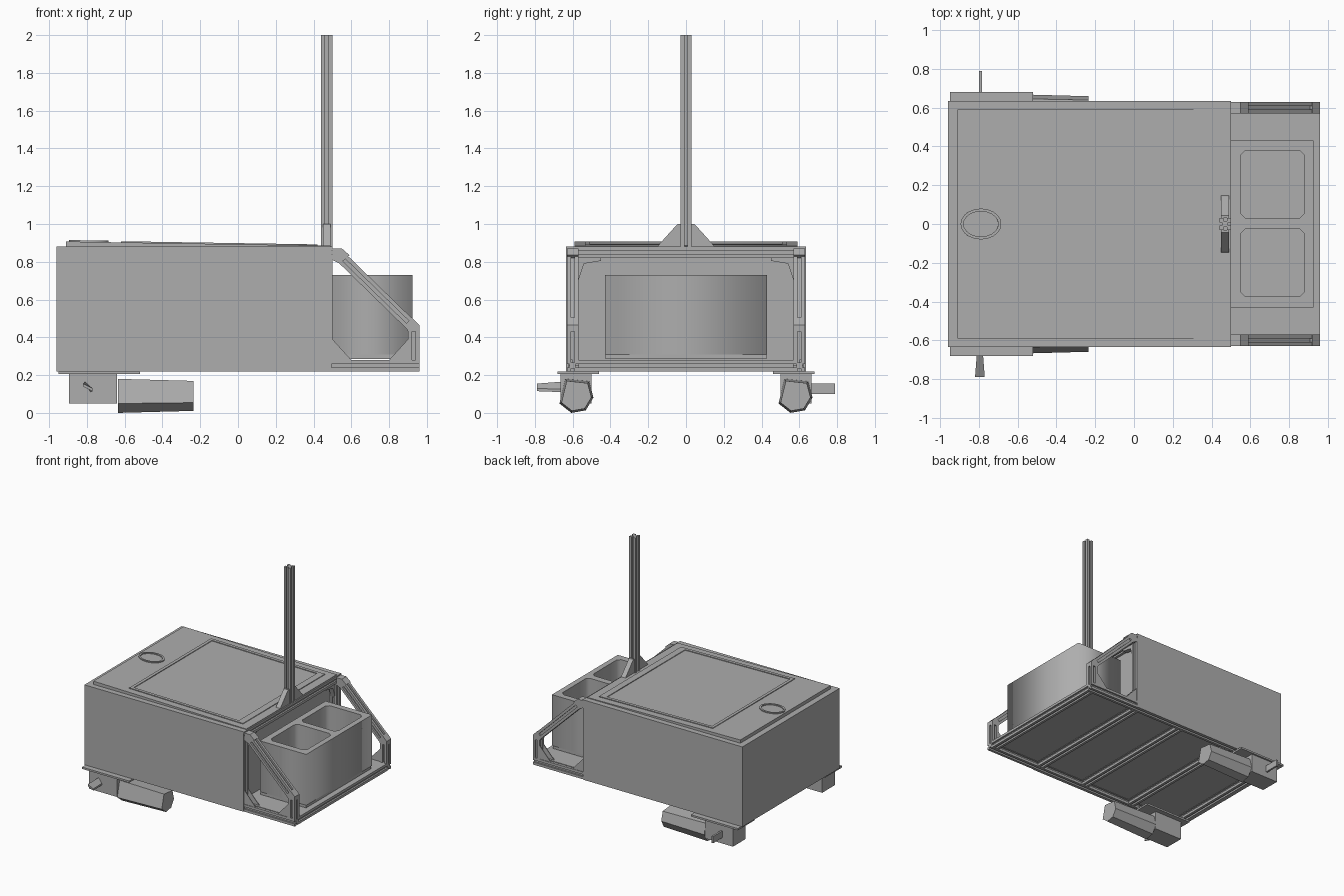
import bpy, bmesh, math
from mathutils import Vector

cube = bpy.data.objects.get("Cube")
if cube:
    bpy.data.objects.remove(cube, do_unlink=True)

grey = bpy.data.materials.new("plain grey")
grey.use_nodes = True
colour = (0.42, 0.42, 0.42, 1)
grey.diffuse_color = colour
grey.node_tree.nodes["Principled BSDF"].inputs["Base Color"].default_value = colour


def finish(name, bm):
    bmesh.ops.recalc_face_normals(bm, faces=bm.faces)
    mesh = bpy.data.meshes.new(name)
    bm.to_mesh(mesh)
    bm.free()
    mesh.materials.append(grey)
    obj = bpy.data.objects.new(name, mesh)
    bpy.context.collection.objects.link(obj)
    return obj


def box(name, x, y, z):
    bm = bmesh.new()
    bmesh.ops.create_cube(bm, size=1)
    for v in bm.verts:
        v.co = [r[0] + (c + 0.5) * (r[1] - r[0]) for c, r in zip(v.co, (x, y, z))]
    return finish(name, bm)


def prism(name, points, offset):
    """Extrude a closed outline of 3D points along an offset."""
    bm = bmesh.new()
    face = bm.faces.new([bm.verts.new(p) for p in points])
    new = bmesh.ops.extrude_face_region(bm, geom=[face], use_keep_orig=True)["geom"]
    bmesh.ops.translate(bm, vec=offset, verts=[g for g in new if isinstance(g, bmesh.types.BMVert)])
    return finish(name, bm)


def rail(name, start, end, width=0.06, slot=0.009, depth=0.014):
    """Slotted square bar between two points."""
    start, end = Vector(start), Vector(end)
    h = width / 2
    turn = (end - start).to_track_quat('Z', 'Y')
    side = [(h, -h), (h, -slot), (h - depth, -slot), (h - depth, slot), (h, slot)]
    outline = []
    for k in range(4):
        c, s = round(math.cos(k * math.pi / 2)), round(math.sin(k * math.pi / 2))
        outline += [start + turn @ Vector((x * c - y * s, x * s + y * c, 0)) for x, y in side]
    return prism(name, outline, end - start)


def rect(x0, x1, y0, y1, cut=0.0):
    if not cut:
        return [(x0, y0), (x1, y0), (x1, y1), (x0, y1)]
    return [(x0 + cut, y0), (x1 - cut, y0), (x1, y0 + cut), (x1, y1 - cut),
            (x1 - cut, y1), (x0 + cut, y1), (x0, y1 - cut), (x0, y0 + cut)]


def pierced_plate(name, loops, z0, z1):
    """Plate whose later outlines are holes in the first."""
    curve = bpy.data.curves.new(name, 'CURVE')
    curve.dimensions = '2D'
    curve.fill_mode = 'BOTH'
    curve.extrude = (z1 - z0) / 2
    for loop in loops:
        spline = curve.splines.new('POLY')
        spline.points.add(len(loop) - 1)
        for p, (x, y) in zip(spline.points, loop):
            p.co = (x, y, 0, 1)
        spline.use_cyclic_u = True
    temp = bpy.data.objects.new(name + " outline", curve)
    bpy.context.collection.objects.link(temp)
    bpy.context.view_layer.update()
    bm = bmesh.new()
    bm.from_mesh(temp.to_mesh())
    temp.to_mesh_clear()
    bpy.data.objects.remove(temp, do_unlink=True)
    bmesh.ops.remove_doubles(bm, verts=bm.verts, dist=0.0001)
    bmesh.ops.translate(bm, vec=(0, 0, (z0 + z1) / 2), verts=bm.verts)
    return finish(name, bm)


# Main body shell
box("back_panel", (-0.96, -0.945), (-0.63, 0.63), (0.22, 0.88))
box("partition", (0.43, 0.44), (-0.62, 0.62), (0.25, 0.87))
box("body_floor", (-0.95, 0.94), (-0.6, 0.6), (0.262, 0.28))
box("top_plate", (-0.96, 0.5), (-0.635, 0.635), (0.868, 0.88))

# Lid and its trim follow one slope
lid_parts = [
    box("lid", (-0.7, 0.7), (-0.59, 0.59), (-0.035, 0)),
    pierced_plate("lid_border", [rect(-0.41, 0.63, -0.535, 0.535),
                                 rect(-0.385, 0.575, -0.51, 0.51)], 0, 0.006),
]
ellipse = lambda a, b: [(-0.58 + a * math.cos(t * math.pi / 10), b * math.sin(t * math.pi / 10))
                        for t in range(20)]
lid_parts.append(pierced_plate("lid_handle", [ellipse(0.105, 0.08), ellipse(0.09, 0.065)], 0, 0.008))
for part in lid_parts:
    part.location = (-0.21, 0, 0.896)
    part.rotation_euler.y = 0.016

# Frame parts on both sides
for s, label in ((1, "back"), (-1, "front")):
    y = 0.6 * s
    box(label + "_side_panel", (-0.96, 0.495), sorted((0.62 * s, 0.635 * s)), (0.22, 0.88))
    rail(label + "_bottom_rail", (-0.945, y, 0.25), (0.96, y, 0.25))
    rail(label + "_tall_post", (0.47, y, 0.28), (0.47, y, 0.82))
    rail(label + "_short_post", (0.93, y, 0.28), (0.93, y, 0.44))
    rail(label + "_brace", (0.55, y, 0.82), (0.92, y, 0.46))
    # Brace end blocks
    prism(label + "_upper_joint", [(0.5, y - 0.03, 0.81), (0.54, y - 0.03, 0.79),
          (0.59, y - 0.03, 0.835), (0.55, y - 0.03, 0.87), (0.5, y - 0.03, 0.87)], (0, 0.06, 0))
    prism(label + "_lower_joint", [(0.9, y - 0.03, 0.43), (0.96, y - 0.03, 0.43),
          (0.96, y - 0.03, 0.465), (0.92, y - 0.03, 0.505), (0.885, y - 0.03, 0.465)], (0, 0.06, 0))
    # Tray corner gussets
    for x, d in ((0.5, 1), (0.9, -1)):
        for k in (0.575, 0.62):
            prism(label + "_tray_gusset", [(x, k * s, 0.28), (x + 0.1 * d, k * s, 0.28),
                  (x, k * s, 0.39)], (0, 0.006 * s, 0))
    prism(label + "_top_gusset", [(0.45, 0.57 * s, 0.82), (0.45, 0.45 * s, 0.82),
          (0.45, 0.45 * s, 0.805), (0.45, 0.54 * s, 0.79), (0.45, 0.57 * s, 0.7)], (0.04, 0, 0))
    # Mast foot gussets
    prism(label + "_mast_gusset", [(0.45, 0.03 * s, 0.88), (0.45, 0.15 * s, 0.88),
          (0.45, 0.14 * s, 0.895), (0.45, 0.045 * s, 1.0), (0.45, 0.03 * s, 1.0)], (0.04, 0, 0))

# Cross rails
for i, x in enumerate((-0.915, -0.45, 0.02, 0.47, 0.93)):
    rail("cross_rail_%d" % (i + 1), (x, -0.57, 0.25), (x, 0.57, 0.25))
rail("top_cross_rail", (0.47, -0.63, 0.85), (0.47, 0.63, 0.85))

# Mast
rail("mast", (0.47, 0, 0.88), (0.47, 0, 2.0))

# Twin-pocket bin on the tray
pierced_plate("bin_walls", [rect(0.5, 0.925, -0.43, 0.43),
                            rect(0.55, 0.88, 0.03, 0.38, 0.025),
                            rect(0.55, 0.88, -0.375, -0.025, 0.025)], 0.31, 0.73)
box("bin_floor", (0.505, 0.92), (-0.425, 0.425), (0.285, 0.35))

# Casters: plate, fork, faceted wheel housing and brake lever
def faceted_block(name, x0, x1, y, half, z0, z1, taper):
    bm = bmesh.new()
    rings = []
    zc, hz = (z0 + z1) / 2, (z1 - z0) / 2
    shape = ((-1, -0.45), (-0.3, -1), (0.55, -0.85), (1, -0.1), (0.75, 0.85), (-0.65, 1))
    for x, k in ((x0, 1), (x1, taper)):
        rings.append([bm.verts.new((x, y + half * a * k, zc + hz * b * k)) for a, b in shape])
    n = len(shape)
    for i in range(n):
        j = (i + 1) % n
        bm.faces.new((rings[0][i], rings[0][j], rings[1][j], rings[1][i]))
    for ring in rings:
        bm.faces.new(ring)
    return finish(name, bm)


for s, label in ((1, "back"), (-1, "front")):
    box(label + "_caster_plate", (-0.95, -0.52), sorted((0.46 * s, 0.68 * s)), (0.205, 0.22))
    box(label + "_caster_fork", (-0.895, -0.64), sorted((0.5 * s, 0.665 * s)), (0.05, 0.206))
    faceted_block(label + "_caster_wheel", -0.635, -0.235, 0.58 * s, 0.09, 0.0, 0.18, 0.88)
box("back_brake_lever", (-0.8, -0.785), (0.66, 0.79), (0.1, 0.155))
prism("front_brake_lever", [(-0.81, -0.66, 0.15), (-0.82, -0.79, 0.14),
      (-0.77, -0.79, 0.115), (-0.78, -0.66, 0.11)], (0, 0, 0.015))
